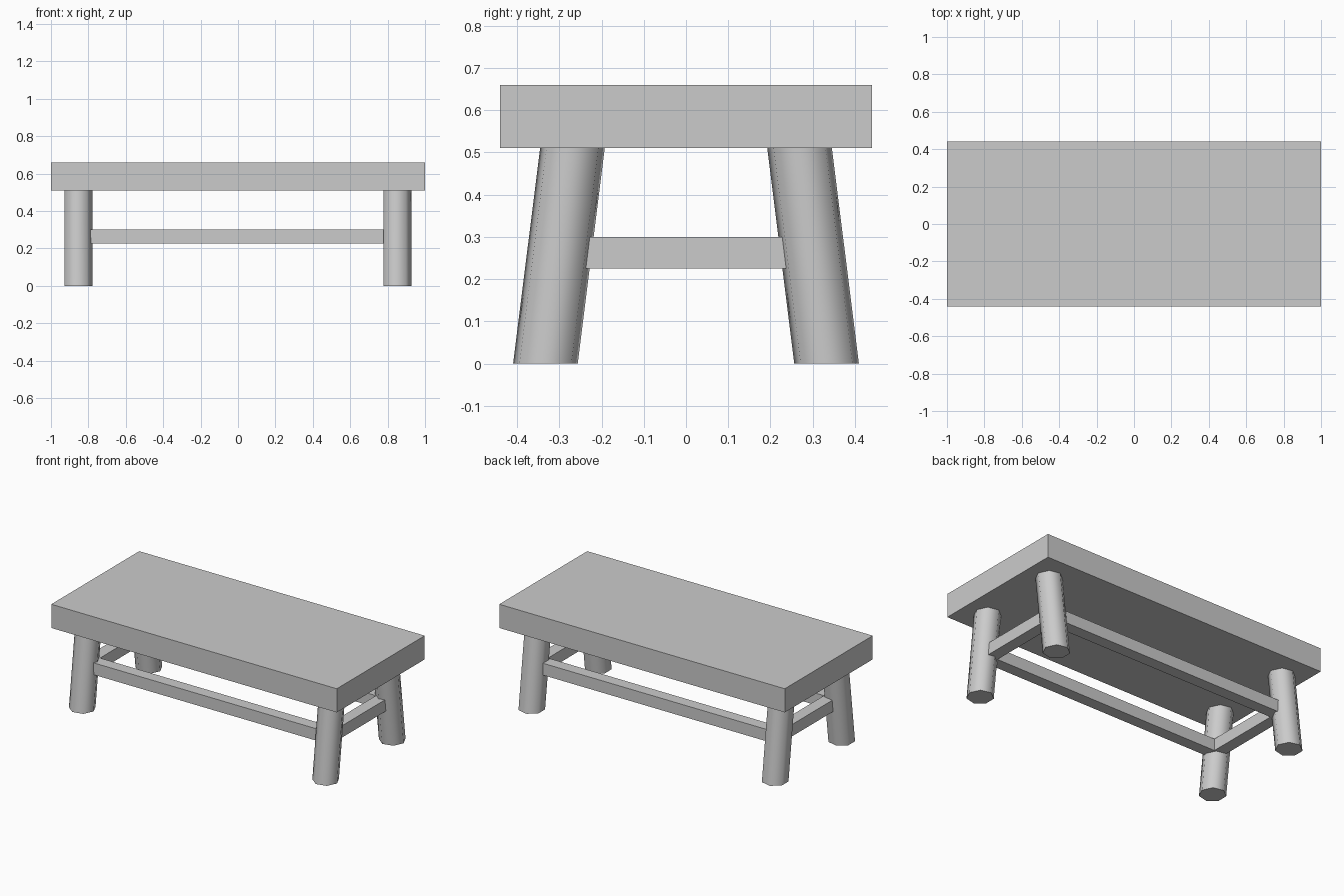
import bpy
import bmesh
from math import cos, sin, tau, radians

cube = bpy.data.objects.get("Cube")
if cube:
    bpy.data.objects.remove(cube, do_unlink=True)

grey = bpy.data.materials.new("light_grey")
grey.use_nodes = True
GREY = (0.6, 0.6, 0.6, 1)
grey.diffuse_color = GREY
grey.node_tree.nodes["Principled BSDF"].inputs["Base Color"].default_value = GREY

SEAT_BOTTOM, SEAT_TOP = 0.51, 0.66


def make_object(name, bm):
    bmesh.ops.recalc_face_normals(bm, faces=bm.faces)
    mesh = bpy.data.meshes.new(name)
    bm.to_mesh(mesh)
    bm.free()
    mesh.materials.append(grey)
    obj = bpy.data.objects.new(name, mesh)
    bpy.context.collection.objects.link(obj)
    return obj


def box(name, low, high):
    bm = bmesh.new()
    bmesh.ops.create_cube(bm, size=1)
    for v in bm.verts:
        v.co = [h if c > 0 else l for c, l, h in zip(v.co, low, high)]
    return make_object(name, bm)


def leg(name, x, y_foot, y_head, radius=0.0785, sides=7):
    # Seven-sided post, leaning inward, with level ends
    bm = bmesh.new()
    rings = []
    for y, z in ((y_foot, 0), (y_head, SEAT_BOTTOM)):
        rings.append([bm.verts.new((x + radius * cos(tau * i / sides),
                                    y + radius * sin(tau * i / sides), z))
                      for i in range(sides)])
    foot, head = rings
    bm.faces.new(foot[::-1])
    bm.faces.new(head)
    for i in range(sides):
        j = (i + 1) % sides
        bm.faces.new((foot[i], foot[j], head[j], head[i]))
    obj = make_object(name, bm)
    bpy.ops.object.select_all(action="DESELECT")
    obj.select_set(True)
    bpy.context.view_layer.objects.active = obj
    bpy.ops.object.shade_smooth_by_angle(angle=radians(60))


# Thick slab top
box("table_top", (-1, -0.44, SEAT_BOTTOM), (1, 0.44, SEAT_TOP))

# Four splayed legs
for sx, side in ((1, "left"), (-1, "right")):
    for sy, end in ((-1, "front"), (1, "back")):
        leg(f"{end}_{side}_leg", sx * 0.8525 - 0.004, sy * 0.333, sy * 0.269)

# Rectangular frame of stretchers between the legs
X, Y, HALF = 0.8325, 0.2825, 0.0375
LOW, HIGH = 0.225, 0.30
for s, end in ((-1, "front"), (1, "back")):
    box(f"{end}_stretcher", (-X + HALF, s * Y - HALF, LOW), (X - HALF, s * Y + HALF, HIGH))
for s, side in ((1, "left"), (-1, "right")):
    box(f"{side}_stretcher", (s * X - HALF, -Y, LOW), (s * X + HALF, Y, HIGH))
